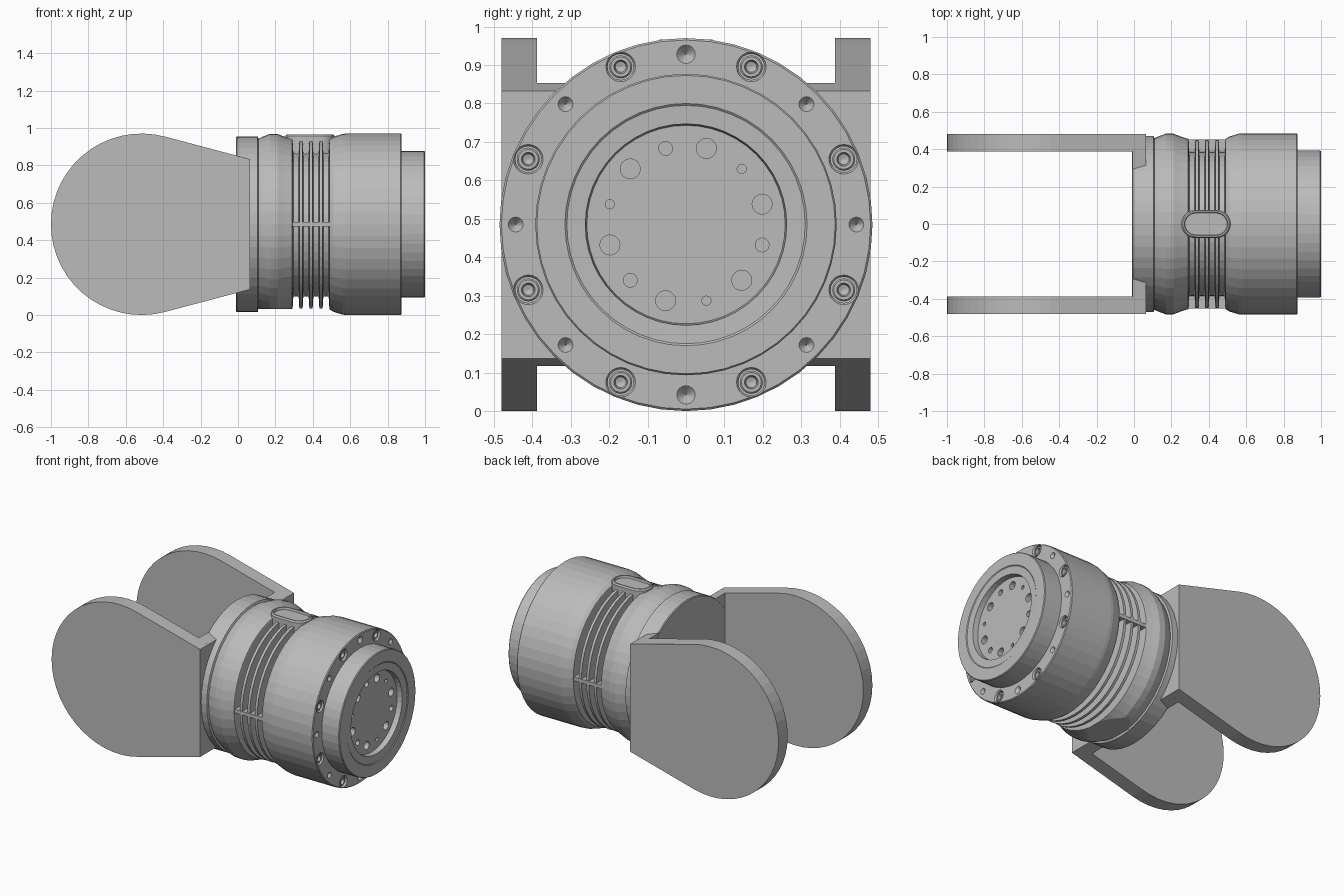
import bpy, bmesh
from math import sin, cos, pi, radians
from mathutils import Matrix, Vector

if "Cube" in bpy.data.objects:
    bpy.data.objects.remove(bpy.data.objects["Cube"])

CZ = 0.485          # height of the main axis, also the largest radius
R = 0.485

metal = bpy.data.materials.new("grey_metal")
metal.use_nodes = True
metal.diffuse_color = (0.5, 0.5, 0.5, 1)
metal.node_tree.nodes["Principled BSDF"].inputs["Base Color"].default_value = (0.5, 0.5, 0.5, 1)


def finish(bm, name):
    bmesh.ops.recalc_face_normals(bm, faces=bm.faces[:])
    mesh = bpy.data.meshes.new(name)
    bm.to_mesh(mesh)
    bm.free()
    mesh.materials.append(metal)
    ob = bpy.data.objects.new(name, mesh)
    bpy.context.scene.collection.objects.link(ob)
    return ob


def lathe(bm, profile, steps, y=0, z=CZ):
    """Spin (x, radius) points round an axis parallel to x."""
    new = bmesh.new()
    vs = [new.verts.new((px, 0, pr)) for px, pr in profile]
    es = [new.edges.new(p) for p in zip(vs, vs[1:])]
    bmesh.ops.spin(new, geom=vs + es, cent=(0, 0, 0), axis=(1, 0, 0),
                   angle=2 * pi, steps=steps)
    bmesh.ops.remove_doubles(new, verts=new.verts[:], dist=1e-4)
    bmesh.ops.recalc_face_normals(new, faces=new.faces[:])
    bmesh.ops.translate(new, verts=new.verts[:], vec=(0, y, z))
    tmp = bpy.data.meshes.new("tmp")
    new.to_mesh(tmp)
    new.free()
    bm.from_mesh(tmp)
    bpy.data.meshes.remove(tmp)


def box(bm, lo, hi):
    lo, hi = Vector(lo), Vector(hi)
    mat = Matrix.Translation((lo + hi) / 2) @ Matrix.Diagonal((*(hi - lo), 1))
    bmesh.ops.create_cube(bm, size=1, matrix=mat)


def prism(name, outline, y0, y1):
    """Extrude an (x, z) outline along y."""
    bm = bmesh.new()
    face = bm.faces.new([bm.verts.new((x, y0, z)) for x, z in outline])
    ext = bmesh.ops.extrude_face_region(bm, geom=[face])["geom"]
    bmesh.ops.translate(bm, vec=(0, y1 - y0, 0),
                        verts=[v for v in ext if isinstance(v, bmesh.types.BMVert)])
    return finish(bm, name)


def ring(radius, start, count):
    """(y, z) positions evenly spaced on a circle about the main axis."""
    for i in range(count):
        a = radians(start + 360 * i / count)
        yield radius * cos(a), CZ + radius * sin(a)


# Main housing: rear disc, bulged collar, cooling grooves, flange and nose
profile = [(-0.01, 0), (-0.01, 0.465), (-0.005, 0.47), (0.105, 0.47), (0.11, 0.458),
           (0.13, 0.468), (0.17, 0.483), (0.21, 0.483), (0.25, 0.468), (0.29, 0.455)]
for i in range(4):
    x = 0.292 + 0.0535 * i
    profile += [(x, 0.45), (x + 0.004, 0.385), (x + 0.032, 0.385), (x + 0.036, 0.45)]
profile += [(0.49, 0.455), (0.51, 0.468), (0.56, 0.483), (0.58, R), (0.87, R),
            (0.875, 0.48), (0.875, 0.392), (0.995, 0.392), (1, 0.388), (1, 0.315),
            (0.996, 0.31), (0.994, 0.262), (0.96, 0.258), (0.96, 0)]
bm = bmesh.new()
lathe(bm, profile, 48)
housing = finish(bm, "housing")

# Cutters: bolt counterbores, conical dimples, face holes and the flat underside
bm = bmesh.new()
for y, z in ring(0.444, 22.5, 8):
    lathe(bm, [(0.84, 0), (0.84, 0.034), (0.868, 0.034), (0.877, 0.04), (0.877, 0)], 20, y, z)
for i, (y, z) in enumerate(ring(0.443, 0, 8)):
    r = 0.026 if i in (2, 6) else 0.021
    lathe(bm, [(0.85, 0), (0.877, r), (0.877, 0)], 16, y, z)
for i, (y, z) in enumerate(ring(0.205, 15, 12)):
    r = 0.026 if i % 2 == 0 else (0.012 if i % 4 == 1 else 0.018)
    lathe(bm, [(0.92, 0), (0.92, r), (0.97, r), (0.97, 0)], 16, y, z)
box(bm, (0.108, -0.3, -0.1), (0.291, 0.3, 0.032))
cutter = finish(bm, "housing_cutter")
cutter.hide_render = True
cutter.hide_viewport = True
cut = housing.modifiers.new("cuts", "BOOLEAN")
cut.operation = "DIFFERENCE"
cut.solver = "EXACT"
cut.object = cutter

# Socket head bolts sunk in the flange
bm = bmesh.new()
for y, z in ring(0.444, 22.5, 8):
    lathe(bm, [(0.835, 0), (0.835, 0.03), (0.864, 0.03), (0.868, 0.026),
               (0.868, 0.018), (0.852, 0.014), (0.848, 0)], 16, y, z)
finish(bm, "flange_bolts")

# Bars crossing the grooves on both sides
bm = bmesh.new()
for s in (-1, 1):
    box(bm, (0.285, s * 0.415 - 0.038, CZ - 0.012), (0.495, s * 0.415 + 0.038, CZ + 0.012))
finish(bm, "groove_bars")

# Oval port on top with a raised rim and a sunken lid
bm = bmesh.new()
half, rad, cx = 0.055, 0.076, 0.385
outline = []
for side, start in ((1, -90), (-1, 90)):
    for k in range(13):
        a = radians(start + 15 * k)
        outline.append((cx + side * half + rad * cos(a), rad * sin(a), 0.86))
lid = bm.faces.new([bm.verts.new(p) for p in outline])


def raise_lid(face, dz):
    ext = bmesh.ops.extrude_face_region(bm, geom=[face])["geom"]
    bmesh.ops.translate(bm, vec=(0, 0, dz),
                        verts=[v for v in ext if isinstance(v, bmesh.types.BMVert)])
    return next(f for f in ext if isinstance(f, bmesh.types.BMFace))


lid = raise_lid(lid, 0.097)
for inset, depth in ((0.007, 0.009), (0.008, 0), (0.003, -0.014)):
    bmesh.ops.inset_region(bm, faces=[lid], thickness=inset, use_even_offset=True)
    bmesh.ops.translate(bm, verts=lid.verts[:], vec=(0, 0, depth))
finish(bm, "top_port")

# Fork arms: round ends tapering tangentially to the mounting plate
arm = [(0.065, 0.833)]
for k in range(31):
    a = radians(75 + 7 * k)
    arm.append((-0.515 + R * cos(a), CZ + R * sin(a)))
arm.append((0.065, 2 * CZ - 0.833))
prism("left_arm", arm, -0.48, -0.387).name = "front_arm"
prism("back_arm", arm, 0.387, 0.48)

# Mounting plate joining the arms, with sloped ends
plate = [(-0.009, 0.853), (0.065, 0.833), (0.065, 2 * CZ - 0.833), (-0.009, 2 * CZ - 0.853)]
prism("mounting_plate", plate, -0.4, 0.4)
